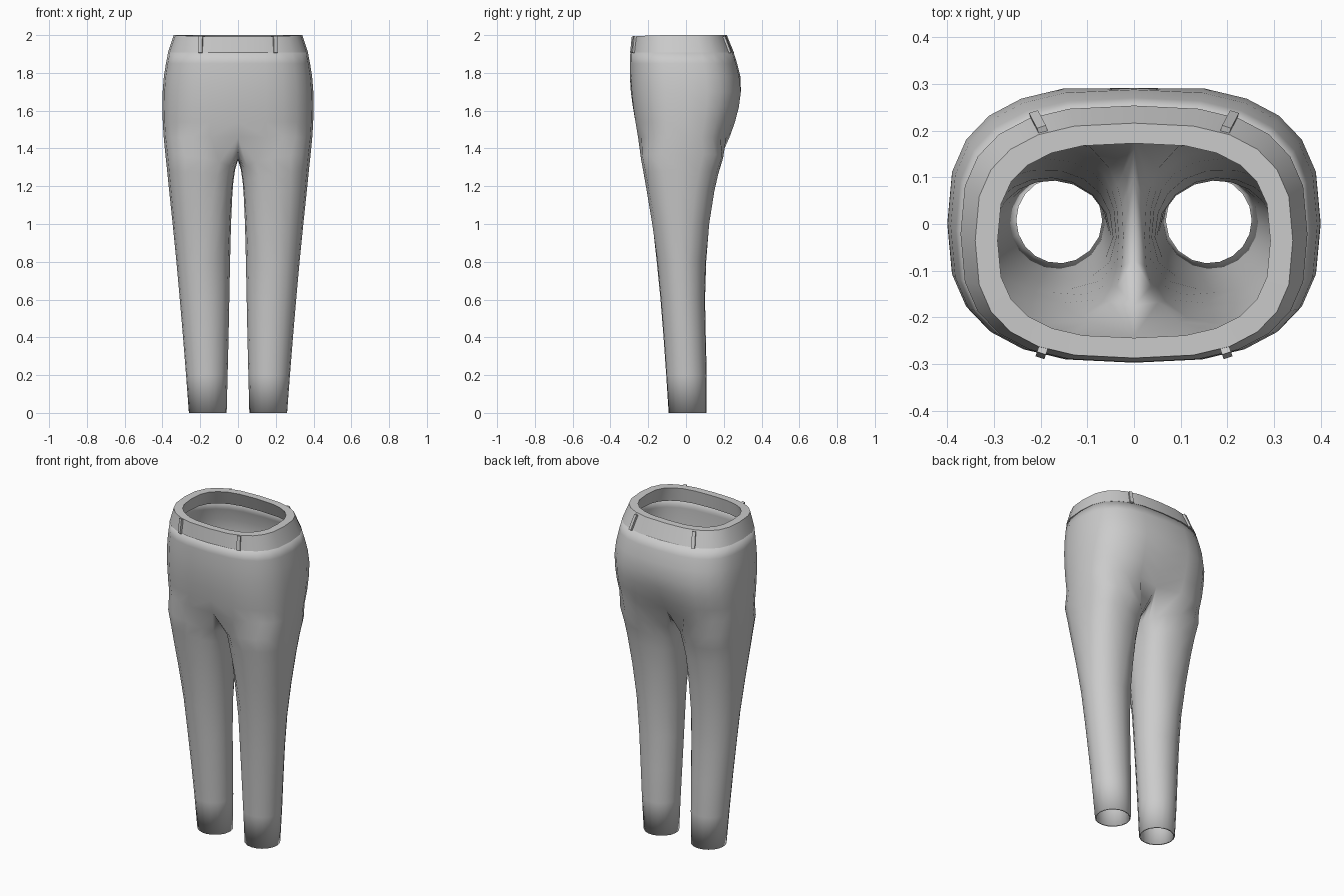
import bpy, bmesh, math
from mathutils import Vector

if "Cube" in bpy.data.objects:
    bpy.data.objects.remove(bpy.data.objects["Cube"])

# height, outer half width, front y, back y
SHAPE = [(0, .26, -.092, .108), (.2, .275, -.105, .110), (.4, .291, -.119, .105),
         (.6, .308, -.135, .101), (.8, .326, -.155, .107), (1.0, .346, -.180, .124),
         (1.2, .367, -.212, .154), (1.3, .377, -.230, .180), (1.4, .388, -.249, .214),
         (1.5, .397, -.268, .255), (1.6, .400, -.284, .285), (1.7, .399, -.294, .298),
         (1.8, .391, -.298, .286), (1.91, .370, -.295, .252), (2.0, .340, -.287, .216)]
# height, inner leg x
INSEAM = [(0, .06), (.4, .05), (.8, .042), (1.0, .037), (1.2, .028), (1.28, .016), (1.4, .006)]
SEAM = [(.165, 1.405), (.105, 1.36), (.02, 1.337), (-.08, 1.345), (-.18, 1.387)]
SEGS = 12


def lookup(table, z):
    for a, b in zip(table, table[1:]):
        if z <= b[0]:
            t = (z - a[0]) / (b[0] - a[0])
            return [p + (q - p) * t for p, q in zip(a[1:], b[1:])]
    return table[-1][1:]


def spow(v, p):
    return math.copysign(abs(v) ** p, v)


def waist_point(t, z, inset=0.0, n=2.75):
    w, f, b = lookup(SHAPE, z)
    cy, ry = (f + b) / 2, (b - f) / 2
    return Vector(((w - inset) * spow(math.cos(t), 2 / n),
                   cy + (ry - inset * .9) * spow(math.sin(t), 2 / n), z))


def torso_ring(bm, z):
    ring = []
    low = max(0, min(1, (1.8 - z) / .34))
    for i in range(SEGS + 1):
        p = waist_point(-math.pi / 2 + math.pi * i / SEGS, z)
        if i in (0, SEGS):
            p.x = 0
        # shallow hollow along the centre line
        dip = (.045 if p.y > 0 else .012) * low ** 1.5
        p.y -= math.copysign(dip * math.exp(-(p.x / .08) ** 2), p.y)
        ring.append(bm.verts.new(p))
    return ring


def leg_ring(bm, base, drop):
    top = max(0, min(1, (base - .8) / .56))
    half = math.radians(112.5 + 27.5 * top)
    n = 2 + .65 * top
    angles = [-half + 2 * half * i / SEGS for i in range(SEGS + 1)]
    k = len(SEAM) + 1
    angles += [half + (2 * math.pi - 2 * half) * j / k for j in range(1, k)]
    ring = []
    for a in angles:
        z = base - drop * ((1 - math.cos(a)) / 2) ** 2
        w, f, b = lookup(SHAPE, z)
        inner = lookup(INSEAM, z)[0]
        ring.append(bm.verts.new(((w + inner) / 2 + (w - inner) / 2 * spow(math.cos(a), 2 / n),
                                  (f + b) / 2 + (b - f) / 2 * spow(math.sin(a), 2 / n), z)))
    return ring


def bridge(bm, a, b, closed):
    m = len(a)
    for i in range(m if closed else m - 1):
        j = (i + 1) % m
        bm.faces.new((a[i], b[i], b[j], a[j]))


def finish(bm, name, angle=40):
    mesh = bpy.data.meshes.new(name)
    bm.to_mesh(mesh)
    bm.free()
    obj = bpy.data.objects.new(name, mesh)
    bpy.context.collection.objects.link(obj)
    mesh.materials.append(cloth)
    bpy.ops.object.select_all(action='DESELECT')
    obj.select_set(True)
    bpy.context.view_layer.objects.active = obj
    bpy.ops.object.shade_smooth_by_angle(angle=math.radians(angle))
    return obj


cloth = bpy.data.materials.new("grey_cloth")
cloth.diffuse_color = (.6, .6, .6, 1)
cloth.use_nodes = True
cloth.node_tree.nodes["Principled BSDF"].inputs["Base Color"].default_value = cloth.diffuse_color

# Trouser body: half hips and one leg, mirrored and given thickness
bm = bmesh.new()
rings = [torso_ring(bm, z) for z in (1.912, 1.85, 1.78, 1.7, 1.62, 1.54, 1.46)]
for a, b in zip(rings, rings[1:]):
    bridge(bm, a, b, False)
loop = rings[-1] + [bm.verts.new((0, y, z)) for y, z in SEAM]
for base, drop in ((1.37, .08), (1.28, .06), (1.18, .03), (1.0, 0), (.8, 0),
                   (.6, 0), (.4, 0), (.2, 0), (0, 0)):
    nxt = leg_ring(bm, base, drop)
    bridge(bm, loop, nxt, True)
    loop = nxt
bmesh.ops.recalc_face_normals(bm, faces=bm.faces)
side = max(bm.faces, key=lambda f: f.calc_center_median().x)
if side.normal.x < 0:
    bmesh.ops.reverse_faces(bm, faces=bm.faces)
body = finish(bm, "trouser_body", 60)
mirror = body.modifiers.new("mirror", 'MIRROR')
mirror.merge_threshold = .0005
solid = body.modifiers.new("thickness", 'SOLIDIFY')
solid.thickness = .008
solid.offset = -1

# Waistband: thick tapered ring
bm = bmesh.new()
COUNT = 2 * SEGS
band = []
for z, inset in ((1.908, -.001), (2.0, 0), (2.0, .048), (1.908, .045)):
    ring = []
    for i in range(COUNT):
        t = 2 * math.pi * i / COUNT
        p = waist_point(t, z, inset)
        if z == 2.0:
            p.z -= .008 * max(0, -math.sin(t)) ** 2
        ring.append(bm.verts.new(p))
    band.append(ring)
for a, b in zip(band, band[1:] + band[:1]):
    bridge(bm, a, b, True)
bmesh.ops.recalc_face_normals(bm, faces=bm.faces)
finish(bm, "waistband")


# Belt loops: thin straps following the waistband slope
def surface_y(x, z, sign):
    w, f, b = lookup(SHAPE, z)
    return (f + b) / 2 + sign * (b - f) / 2 * (1 - (x / w) ** 2.75) ** (1 / 2.75)


for sx in (-1, 1):
    for sy, xt, xb, label in ((-1, .195, .198, "front"), (1, .195, .212, "back")):
        out = Vector((sx * .33, sy, .3)).normalized()
        across = Vector((sy, -sx * .33, 0)).normalized() * .01
        bm = bmesh.new()
        ends = []
        for x, z in ((xb, 1.905), (xt, 1.992)):
            c = Vector((sx * x, surface_y(x, z, sy), z))
            ends.append([bm.verts.new(c + across * s + out * d)
                         for s, d in ((-1, -.006), (1, -.006), (1, .011), (-1, .011))])
        bridge(bm, ends[0], ends[1], True)
        for e in ends:
            bm.faces.new(e)
        bmesh.ops.recalc_face_normals(bm, faces=bm.faces)
        finish(bm, f"{label}_belt_loop_{'left' if sx < 0 else 'right'}", 30)
